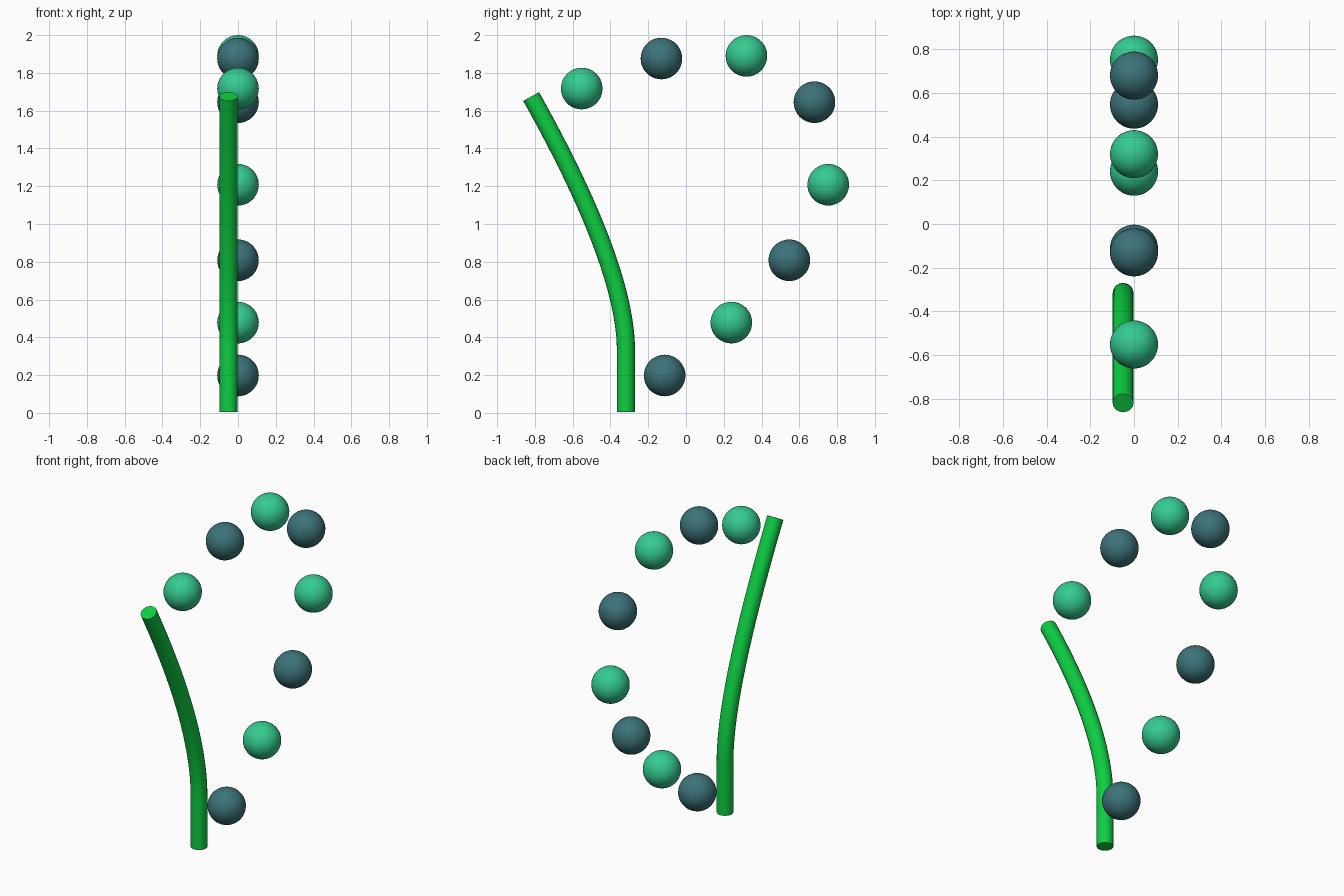
import bpy
from mathutils import Vector

if "Cube" in bpy.data.objects:
    bpy.data.objects.remove(bpy.data.objects["Cube"])


def material(name, rgb):
    m = bpy.data.materials.new(name)
    m.diffuse_color = (*rgb, 1)
    m.use_nodes = True
    m.node_tree.nodes["Principled BSDF"].inputs["Base Color"].default_value = m.diffuse_color
    return m


stem_green = material("bright_green", (0.004, 0.62, 0.055))
mint = material("mint_green", (0.035, 0.60, 0.28))
slate = material("slate_teal", (0.045, 0.17, 0.19))

# Ring of beads, alternating colours (y, z centres)
beads = [(-0.113, 0.198), (0.24, 0.478), (0.547, 0.808), (0.753, 1.208),
         (0.68, 1.645), (0.32, 1.89), (-0.13, 1.876), (-0.552, 1.717)]
for i, (y, z) in enumerate(beads):
    bpy.ops.mesh.primitive_uv_sphere_add(segments=48, ring_count=24,
                                         radius=0.11, location=(0, y, z))
    bead = bpy.context.object
    bead.name = f"bead_{i + 1}"
    bead.data.materials.append(mint if i % 2 else slate)
    bpy.ops.object.shade_smooth()

# Bowed rod: straight foot, then a quadratic sweep backwards
p0, p1, p2 = Vector((-0.05, -0.318, 0.33)), Vector((-0.05, -0.318, 0.78)), Vector((-0.05, -0.82, 1.675))
path = [Vector((-0.05, -0.318, 0.006))]
steps = 24
for k in range(steps + 1):
    t = k / steps
    path.append(p0 * (1 - t) ** 2 + p1 * 2 * t * (1 - t) + p2 * t * t)
curve = bpy.data.curves.new("rod", "CURVE")
curve.dimensions = "3D"
curve.bevel_depth = 0.048
curve.bevel_resolution = 8
curve.use_fill_caps = True
spline = curve.splines.new("POLY")
spline.points.add(len(path) - 1)
for pt, co in zip(spline.points, path):
    pt.co = (*co, 1)
rod = bpy.data.objects.new("rod", curve)
bpy.context.collection.objects.link(rod)
curve.materials.append(stem_green)

# Turn the rod into a mesh with crisp end caps
bpy.ops.object.select_all(action="DESELECT")
rod.select_set(True)
bpy.context.view_layer.objects.active = rod
bpy.ops.object.convert(target="MESH")
bpy.ops.object.shade_smooth_by_angle()
